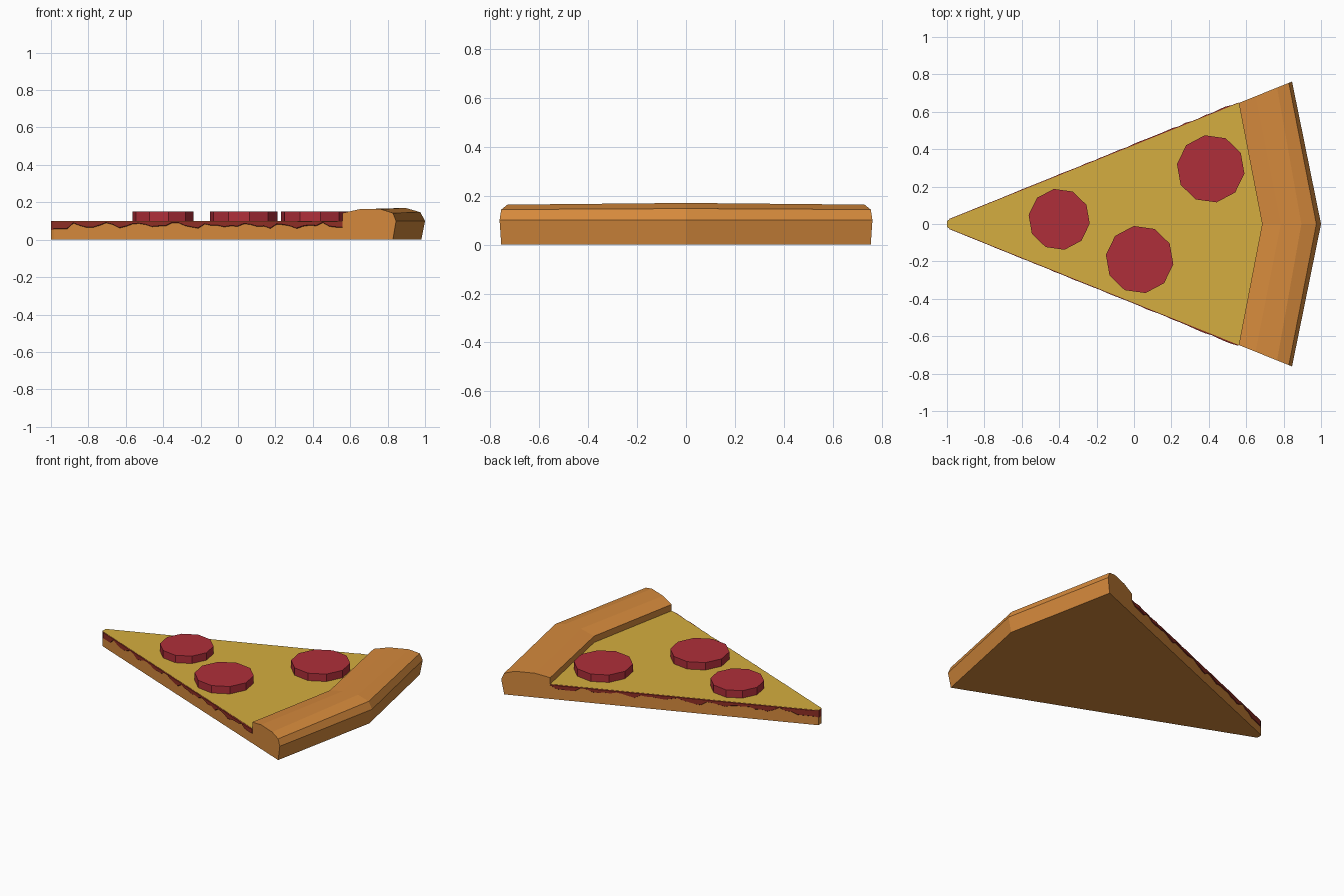
import bpy, bmesh, math, random

if "Cube" in bpy.data.objects:
    bpy.data.objects.remove(bpy.data.objects["Cube"])

random.seed(4)
TOP = 0.10                      # height of the cheese surface


def material(name, rgb):
    m = bpy.data.materials.new(name)
    m.diffuse_color = (*rgb, 1)
    m.use_nodes = True
    m.node_tree.nodes["Principled BSDF"].inputs["Base Color"].default_value = m.diffuse_color
    return m


crust_mat = material("baked_crust", (0.66, 0.25, 0.045))
cheese_mat = material("cheese", (0.66, 0.42, 0.05))
meat_mat = material("pepperoni_red", (0.43, 0.028, 0.042))
sauce_mat = material("tomato_sauce", (0.27, 0.027, 0.018))


def add_object(name, bm, *mats):
    bmesh.ops.recalc_face_normals(bm, faces=bm.faces)
    me = bpy.data.meshes.new(name)
    bm.to_mesh(me)
    bm.free()
    for m in mats:
        me.materials.append(m)
    ob = bpy.data.objects.new(name, me)
    bpy.context.collection.objects.link(ob)
    return ob


def side(x):
    """Half width of the slice at x along its straight cut."""
    return 0.025 + 0.4025 * (x + 0.985)


def loft(name, sections, mat):
    """Join closed cross-sections into a capped solid."""
    bm = bmesh.new()
    rings = [[bm.verts.new(p) for p in s] for s in sections]
    n = len(rings[0])
    for a, b in zip(rings, rings[1:]):
        for i in range(n):
            j = (i + 1) % n
            bm.faces.new((a[i], a[j], b[j], b[i]))
    bm.faces.new(rings[0])
    bm.faces.new(rings[-1])
    return add_object(name, bm, mat)


# Dough base: extruded wedge with a blunt tip, cheese on the upward face
half = [(-1.0, 0.015), (-0.985, 0.025), (0.56, side(0.56))]
outline = half + [(0.685, 0)] + [(x, -y) for x, y in reversed(half)]
bm = bmesh.new()
floor = bm.faces.new([bm.verts.new((x, y, 0)) for x, y in outline])
res = bmesh.ops.extrude_face_region(bm, geom=[floor], use_keep_orig=True)
for v in res["geom"]:
    if isinstance(v, bmesh.types.BMVert):
        v.co.z = TOP
bmesh.ops.recalc_face_normals(bm, faces=bm.faces)
for f in bm.faces:
    f.material_index = 1 if f.normal.z > 0.9 else 0
add_object("dough_base", bm, crust_mat, cheese_mat)

# Raised crust: two straight runs meeting at the middle
end = [(0.56, 0), (0.56, 0.143), (0.65, 0.163), (0.765, 0.163),
       (0.828, 0.143), (0.845, 0.10), (0.828, 0)]
mid = [(0.685, 0), (0.685, 0.143), (0.785, 0.166), (0.895, 0.17),
       (0.975, 0.147), (1.0, 0.10), (0.98, 0)]
loft("crust", [[(x, -side(x), z) for x, z in end],
               [(x, 0, z) for x, z in mid],
               [(x, side(x), z) for x, z in end]], crust_mat)


# Sauce running down both cut sides, with an uneven lower edge
def sauce_strip(name, s):
    sections = []
    steps = 44
    nx, ny = -0.373, 0.928
    for i in range(steps + 1):
        t = i / steps
        x = -0.985 + t * 1.545
        low = 0.073 + 0.010 * math.sin(i * 1.15 + s) + random.uniform(-0.009, 0.009)
        if t < 0.06:
            low = 0.055
        out = 0.003 + 0.007 * t * random.random()
        prof = [(-0.002, TOP - 0.001), (out, TOP - 0.003),
                (out, low + 0.004), (-0.002, low)]
        sections.append([(x + nx * o, s * (side(x) + ny * o), z) for o, z in prof])
    loft(name, sections, sauce_mat)


sauce_strip("sauce_front", -1)
sauce_strip("sauce_back", 1)

# Sauce on the blunt tip
loft("sauce_tip", [[(x, s * y, z) for x, y, z in
                    ((-1.001, 0.015, 0.05), (-1.001, 0.015, 0.099),
                     (-0.985, 0.026, 0.099), (-0.985, 0.026, 0.055))]
                   for s in (-1, 1)], sauce_mat)

# Pepperoni: ten-sided discs
for i, (x, y, r) in enumerate([(-0.40, 0.025, 0.165), (0.03, -0.19, 0.182),
                               (0.41, 0.295, 0.182)]):
    bpy.ops.mesh.primitive_cylinder_add(vertices=10, radius=r, depth=0.05,
                                        location=(x, y, TOP + 0.025),
                                        rotation=(0, 0, math.radians(10)))
    ob = bpy.context.object
    ob.name = f"pepperoni_{i + 1}"
    ob.data.materials.append(meat_mat)
